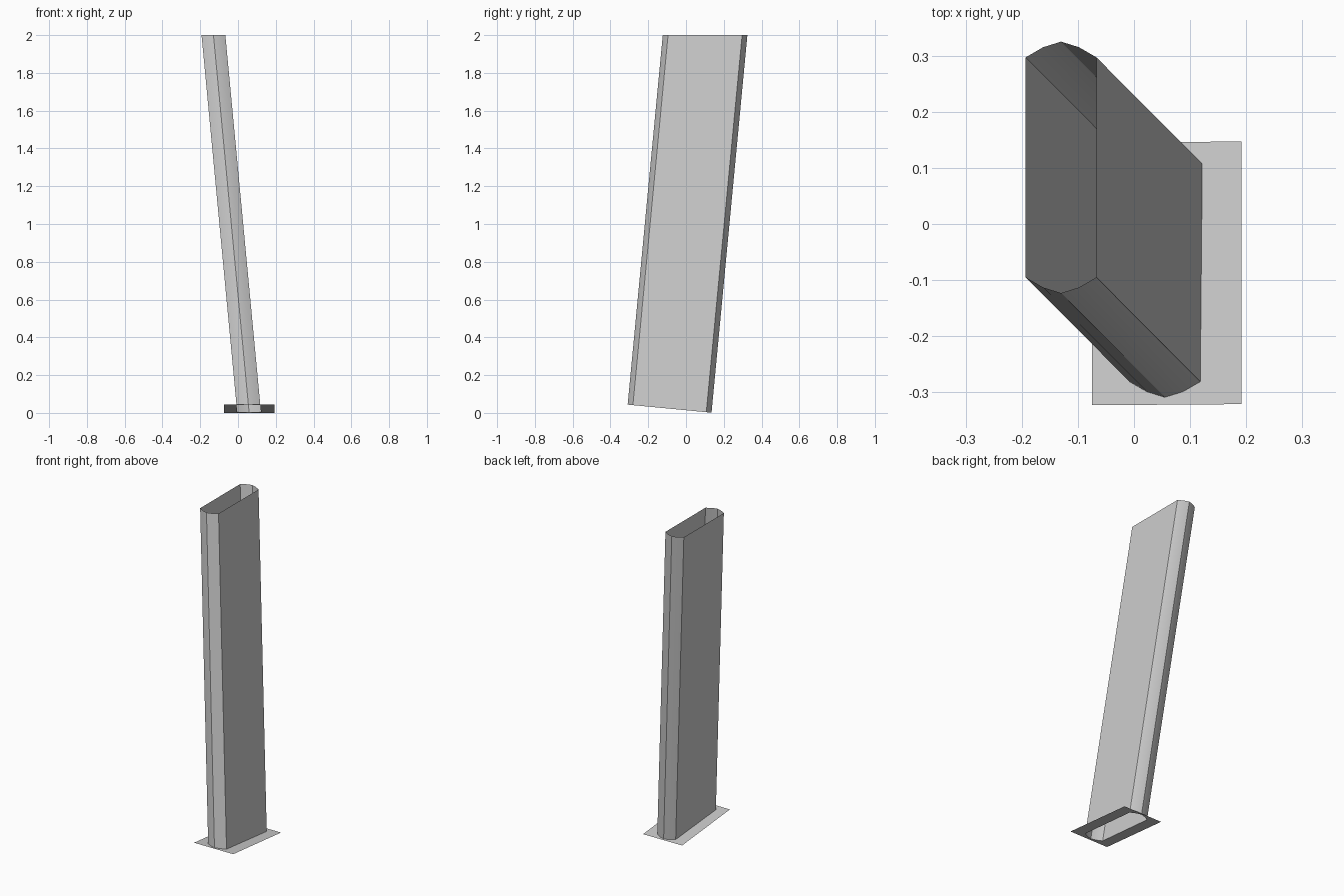
import bpy
import bmesh
import math

cube = bpy.data.objects.get("Cube")
if cube:
    bpy.data.objects.remove(cube, do_unlink=True)

# Single plain grey
grey = bpy.data.materials.new("light_grey")
grey.use_nodes = True
COLOUR = (0.604, 0.604, 0.604, 1.0)
grey.diffuse_color = COLOUR
grey.node_tree.nodes["Principled BSDF"].inputs["Base Color"].default_value = COLOUR

TOP = 2.0
LEAN_X, LEAN_Y = -0.0945, 0.095   # sideways travel of the tube per unit height
TILT, BACK = 0.096, 0.147         # slope of the base and its lowest edge


def base_z(y):
    return TILT * (BACK - y)


def add_object(name, bm):
    bmesh.ops.recalc_face_normals(bm, faces=bm.faces)
    mesh = bpy.data.meshes.new(name)
    bm.to_mesh(mesh)
    bm.free()
    mesh.materials.append(grey)
    obj = bpy.data.objects.new(name, mesh)
    bpy.context.collection.objects.link(obj)
    return obj


def add_loop(bm, points):
    verts = [bm.verts.new(p) for p in points]
    edges = [bm.edges.new((a, b)) for a, b in zip(verts, verts[1:] + verts[:1])]
    return verts, edges


# Cross-section at the top: flat sides with shallow arched ends
arch = [(0.063, 0.196), (0.032, 0.214), (0.0, 0.224), (-0.032, 0.214), (-0.063, 0.196)]
section = arch + [(-x, -y) for x, y in arch]
top_ring = [(x - 0.13, y + 0.101, TOP) for x, y in section]


# Follow the lean down to the tilted base plane
def foot(p):
    drop = (TOP - TILT * (BACK - p[1])) / (1 + TILT * LEAN_Y)
    y = p[1] - LEAN_Y * drop
    return (p[0] - LEAN_X * drop, y, base_z(y))


bottom_ring = [foot(p) for p in top_ring]

# Open leaning tube
bm = bmesh.new()
upper, _ = add_loop(bm, top_ring)
lower, _ = add_loop(bm, bottom_ring)
n = len(upper)
for i in range(n):
    j = (i + 1) % n
    bm.faces.new((lower[i], lower[j], upper[j], upper[i]))
tube = add_object("leaning_tube", bm)
bpy.ops.object.select_all(action='DESELECT')
tube.select_set(True)
bpy.context.view_layer.objects.active = tube
bpy.ops.object.shade_smooth_by_angle(angle=math.radians(30))

# Thin tilted base plate with an opening under the tube
corners = [(-0.075, -0.323), (0.192, -0.321), (0.192, 0.147), (-0.075, 0.145)]
bm = bmesh.new()
_, outer = add_loop(bm, [(x, y, base_z(y)) for x, y in corners])
_, inner = add_loop(bm, bottom_ring)
bmesh.ops.triangle_fill(bm, edges=outer + inner, use_beauty=True, normal=(0, TILT, 1))
bmesh.ops.dissolve_limit(bm, angle_limit=0.01, verts=[], edges=bm.edges[:])
bm.normal_update()
for f in bm.faces:
    if f.normal.z < 0:
        f.normal_flip()
mesh = bpy.data.meshes.new("base_plate")
bm.to_mesh(mesh)
bm.free()
mesh.materials.append(grey)
plate = bpy.data.objects.new("base_plate", mesh)
bpy.context.collection.objects.link(plate)
